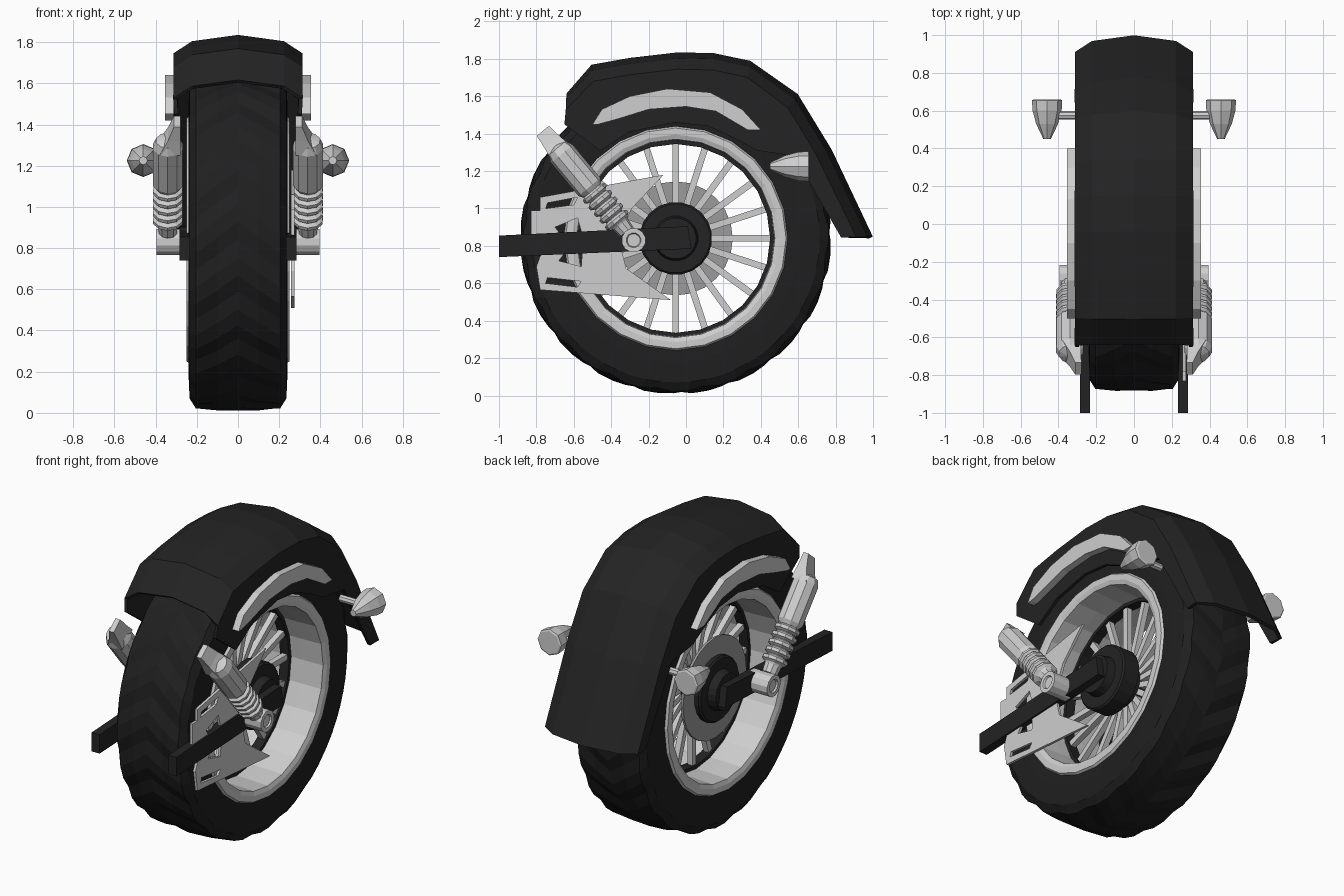
import bpy, bmesh, math
from mathutils import Vector, Matrix

if "Cube" in bpy.data.objects:
    bpy.data.objects.remove(bpy.data.objects["Cube"])


def material(name, value):
    m = bpy.data.materials.new(name)
    m.use_nodes = True
    colour = (value, value, value, 1)
    m.diffuse_color = colour
    bsdf = next(n for n in m.node_tree.nodes if n.type == 'BSDF_PRINCIPLED')
    bsdf.inputs["Base Color"].default_value = colour
    return m


RUBBER = material("rubber black", 0.014)
PAINT = material("gloss black", 0.017)
CHROME = material("light metal", 0.62)
STEEL = material("disc grey", 0.33)

AXLE = Vector((0, -0.055, 0.84))
X = Vector((1, 0, 0))


def finish(name, bm, mat):
    bmesh.ops.remove_doubles(bm, verts=bm.verts, dist=0.0005)
    bmesh.ops.recalc_face_normals(bm, faces=bm.faces)
    mesh = bpy.data.meshes.new(name)
    bm.to_mesh(mesh)
    bm.free()
    mesh.materials.append(mat)
    ob = bpy.data.objects.new(name, mesh)
    bpy.context.collection.objects.link(ob)
    return ob


def skin(bm, rows, closed=False):
    """Join rows of points with quads."""
    grid = [[bm.verts.new(p) for p in row] for row in rows]
    pairs = list(zip(grid, grid[1:]))
    if closed:
        pairs.append((grid[-1], grid[0]))
    for a, b in pairs:
        for i in range(len(a) - 1):
            bm.faces.new((a[i], a[i + 1], b[i + 1], b[i]))


def lathe(name, profile, origin, axis, sides, mat):
    """Turn (distance along axis, radius) points about an axis."""
    axis = axis.normalized()
    u = axis.orthogonal().normalized()
    v = axis.cross(u)
    rows = []
    for i in range(sides):
        a = 2 * math.pi * i / sides
        d = u * math.cos(a) + v * math.sin(a)
        rows.append([origin + axis * t + d * r for t, r in profile])
    bm = bmesh.new()
    skin(bm, rows, True)
    return finish(name, bm, mat)


def prism(name, loops, x0, x1, mat):
    """Extrude a side outline, with optional holes, from x0 to x1."""
    bm = bmesh.new()
    edges = []
    for loop in loops:
        vs = [bm.verts.new((x0, y, z)) for y, z in loop]
        edges += [bm.edges.new((vs[i - 1], vs[i])) for i in range(len(vs))]
    bmesh.ops.triangle_fill(bm, edges=edges, use_beauty=True, normal=X)
    ext = bmesh.ops.extrude_face_region(bm, geom=bm.faces[:], use_keep_orig=True)
    moved = [g for g in ext["geom"] if isinstance(g, bmesh.types.BMVert)]
    bmesh.ops.translate(bm, verts=moved, vec=(x1 - x0, 0, 0))
    return finish(name, bm, mat)


# Tyre with directional chevron grooves
half = [(0.235, 0.57), (0.24, 0.66), (0.235, 0.77), (0.205, 0.818), (0.1, 0.828)]
section = half + [(0, 0.832)] + [(-x, r) for x, r in reversed(half)]
rows = []
CHEVRONS = 20
for i in range(CHEVRONS * 3):
    base = 2 * math.pi * i / (CHEVRONS * 3)
    row = []
    for x, r in section:
        a = base - abs(x) * 0.9
        if i % 3 == 0 and r > 0.8:
            r -= 0.014
        row.append(AXLE + Vector((x, -r * math.cos(a), r * math.sin(a))))
    rows.append(row)
bm = bmesh.new()
skin(bm, rows, True)
finish("tyre", bm, RUBBER)

# Rim, inner band, hub and brake disc
rim = [(0.235, 0.6), (0.25, 0.59), (0.25, 0.555), (0.24, 0.53), (0.1, 0.525)]
rim += [(-x, r) for x, r in reversed(rim)]
lathe("rim", rim + rim[:1], AXLE, X, 24, CHROME)
band = [(0.03, 0.53), (0.03, 0.505), (-0.03, 0.505), (-0.03, 0.53)]
lathe("rim_band", band, AXLE, X, 24, PAINT)
hub = [(0.24, 0), (0.24, 0.11), (0.19, 0.12), (0.19, 0.185), (0.18, 0.195), (0.08, 0.195), (0.08, 0.13)]
hub += [(-x, r) for x, r in reversed(hub)]
lathe("hub", hub, AXLE, X, 20, PAINT)
disc = [(-0.14, 0.18), (-0.14, 0.305), (-0.155, 0.305), (-0.155, 0.18), (-0.14, 0.18)]
lathe("brake_disc", disc, AXLE, X, 24, STEEL)

# Spokes
bm = bmesh.new()
for i in range(20):
    m = (Matrix.Translation(AXLE) @ Matrix.Rotation(math.tau * i / 20, 4, 'X')
         @ Matrix.Translation((0, 0, 0.32)) @ Matrix.Diagonal((0.035, 0.035, 0.4, 1)))
    bmesh.ops.create_cube(bm, size=1, matrix=m)
finish("spokes", bm, CHROME)

# Fender: crown line paired with lower side edge
stations = [
    ((-0.63, 1.61), (-0.65, 1.45)), ((-0.50, 1.76), (-0.46, 1.31)),
    ((-0.30, 1.795), (-0.30, 1.41)), ((-0.04, 1.825), (-0.06, 1.46)),
    ((0.15, 1.82), (0.12, 1.44)), ((0.34, 1.78), (0.27, 1.37)),
    ((0.59, 1.605), (0.38, 1.31)), ((0.77, 1.31), (0.58, 1.28)),
    ((0.99, 0.845), (0.83, 0.845))]
rows = []
for crown, edge in stations:
    c, e = Vector((0, *crown)), Vector((0, *edge))
    d = (e - c).normalized()
    side = [e + X * 0.3, c + d * 0.085 + X * 0.305, c + d * 0.03 + X * 0.22]
    other = [Vector((-p.x, p.y, p.z)) for p in reversed(side)]
    rows.append(side + [c] + other)
bm = bmesh.new()
skin(bm, rows)
fender = finish("fender", bm, PAINT)
shell = fender.modifiers.new("thickness", 'SOLIDIFY')
shell.thickness = 0.02
shell.offset = 0

# Finned guard plate on the left side of the wheel
plate = [(-0.83, 0.99), (-0.78, 0.99), (-0.78, 1.06), (-0.12, 1.18), (-0.29, 1.0), (-0.36, 0.84),
         (-0.32, 0.68), (-0.08, 0.51), (-0.78, 0.565), (-0.8, 0.69), (-0.76, 0.8), (-0.83, 0.84)]
window = [(-0.7, 0.9), (-0.58, 0.95), (-0.55, 0.84), (-0.56, 0.69), (-0.68, 0.72), (-0.62, 0.8)]
slots = [[(-0.75, 1.0), (-0.74, 1.03), (-0.58, 1.06), (-0.6, 1.02)],
         [(-0.75, 0.6), (-0.74, 0.63), (-0.56, 0.61), (-0.58, 0.58)]]
prism("guard_plate", [plate, window] + slots, 0.258, 0.274, CHROME)

# Parts repeated on both sides
arm = [(-1, 0.74), (-1, 0.855), (0.01, 0.905), (0.03, 0.785)]
trim = [(-0.5, 1.45), (-0.45, 1.53), (-0.3, 1.6), (-0.1, 1.64), (0.13, 1.62), (0.3, 1.53), (0.4, 1.42),
        (0.33, 1.42), (0.16, 1.52), (0, 1.545), (-0.2, 1.53), (-0.36, 1.48), (-0.47, 1.45)]
shock_dir = Vector((0, -0.49, 0.59)).normalized()
coils = [(0.06, 0), (0.06, 0.045), (0.11, 0.05)]
for k in range(5):
    t = 0.12 + k * 0.046
    coils += [(t, 0.055), (t + 0.012, 0.075), (t + 0.03, 0.075), (t + 0.042, 0.055)]
coils.append((0.35, 0))
body = [(0.345, 0), (0.345, 0.06), (0.37, 0.076), (0.6, 0.076), (0.64, 0.06), (0.66, 0)]

for s, label in ((1, "left"), (-1, "right")):
    prism(label + "_swing_arm", [arm], s * 0.232, s * 0.285, PAINT)
    prism(label + "_fender_trim", [trim], s * 0.305, s * 0.355, CHROME)

    # Shock absorber: eye, spring, body and top lug
    foot = Vector((s * 0.34, -0.28, 0.83))
    eye = [(-0.09, 0), (-0.09, 0.065), (0.055, 0.065), (0.055, 0.04), (0.045, 0.035), (0.045, 0)]
    lathe(label + "_shock_eye", eye, foot, X * s, 12, CHROME)
    lathe(label + "_shock_spring", coils, foot, shock_dir, 10, CHROME)
    lathe(label + "_shock_body", body, foot, shock_dir, 10, CHROME)
    across = shock_dir.cross(X)
    bm = bmesh.new()
    rows = []
    for t, x, w, h in ((0.6, 0.33, 0.05, 0.065), (0.68, 0.31, 0.03, 0.052), (0.76, 0.295, 0.016, 0.042)):
        mid = Vector((s * x, foot.y, foot.z)) + shock_dir * t
        ring = [mid + X * a * w + across * b * h for a, b in ((1, 1), (-1, 1), (-1, -1), (1, -1))]
        rows.append(ring + ring[:1])
    skin(bm, rows)
    bmesh.ops.remove_doubles(bm, verts=bm.verts, dist=0.0005)
    bmesh.ops.holes_fill(bm, edges=bm.edges, sides=4)
    finish(label + "_shock_lug", bm, CHROME)

    # Turn signal on a short stalk
    lathe(label + "_signal_stalk", [(0, 0.022), (0.14, 0.022)], Vector((s * 0.29, 0.575, 1.225)), X * s, 8, CHROME)
    lamp = [(0, 0), (0, 0.02), (0.08, 0.058), (0.15, 0.077), (0.205, 0.08), (0.21, 0.07), (0.21, 0)]
    lathe(label + "_signal_lamp", lamp, Vector((s * 0.46, 0.45, 1.225)), Vector((0, 1, 0)), 8, CHROME)
